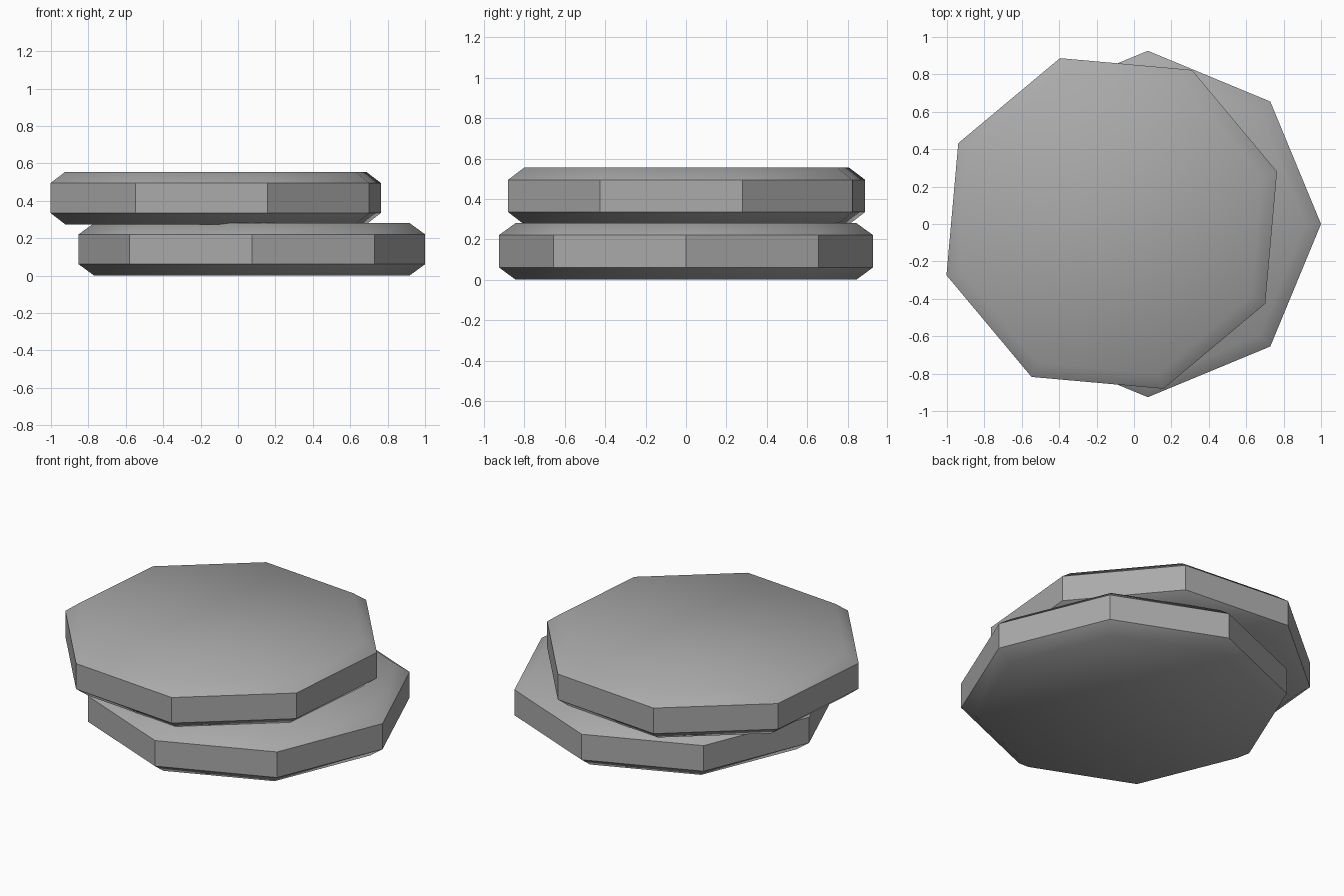
import bpy
import bmesh
from math import cos, sin, radians

if "Cube" in bpy.data.objects:
    bpy.data.objects.remove(bpy.data.objects["Cube"], do_unlink=True)

SIDES = 8
RADIUS = 0.926
FACE_RADIUS = 0.843

# Single plain grey
grey = bpy.data.materials.new("grey")
grey.use_nodes = True
colour = (0.4, 0.4, 0.4, 1)
grey.diffuse_color = colour
grey.node_tree.nodes["Principled BSDF"].inputs["Base Color"].default_value = colour


def make_disc(name, x, y, base, turn):
    """Eight-sided disc with chamfered rims, built from stacked rings."""
    bm = bmesh.new()
    rings = []
    for radius, z in ((FACE_RADIUS, 0), (RADIUS, 0.061),
                      (RADIUS, 0.221), (FACE_RADIUS, 0.281)):
        angles = [radians(turn + 360 * i / SIDES) for i in range(SIDES)]
        rings.append([bm.verts.new((radius * cos(a), radius * sin(a), z)) for a in angles])
    for low, high in zip(rings, rings[1:]):
        for i in range(SIDES):
            j = (i + 1) % SIDES
            bm.faces.new((low[i], low[j], high[j], high[i]))
    bm.faces.new(rings[0][::-1])
    bm.faces.new(rings[-1])
    mesh = bpy.data.meshes.new(name)
    bm.to_mesh(mesh)
    bm.free()
    mesh.materials.append(grey)
    disc = bpy.data.objects.new(name, mesh)
    disc.location = (x, y, base)
    bpy.context.collection.objects.link(disc)

    # Soft chamfers, crisp side edges
    bpy.ops.object.select_all(action='DESELECT')
    disc.select_set(True)
    bpy.context.view_layer.objects.active = disc
    bpy.ops.object.shade_smooth_by_angle(angle=radians(40))
    return disc


make_disc("lower_disc", 0.074, 0, 0, 0)
make_disc("upper_disc", -0.119, 0.003, 0.274, 17.4)
